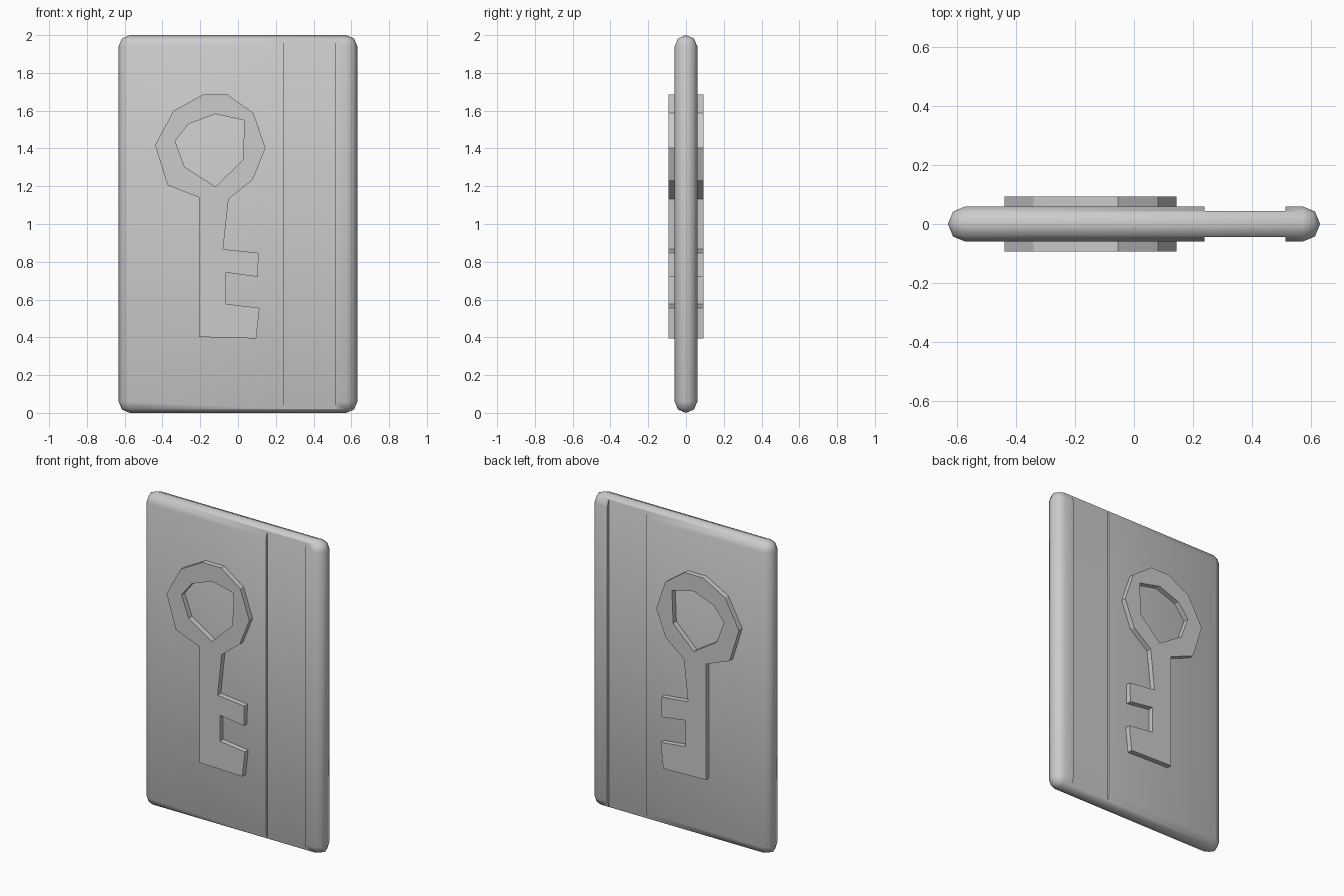
import bpy, bmesh, math
from mathutils import Vector, Matrix

if "Cube" in bpy.data.objects:
    bpy.data.objects.remove(bpy.data.objects["Cube"])


def box(name, lo, hi, bevel=0):
    lo, hi = Vector(lo), Vector(hi)
    bm = bmesh.new()
    bmesh.ops.create_cube(bm, size=1, matrix=Matrix.Translation((lo + hi) / 2)
                          @ Matrix.Diagonal((*(hi - lo), 1)))
    if bevel:
        bmesh.ops.bevel(bm, geom=bm.edges[:], offset=bevel, segments=2,
                        profile=0.5, affect='EDGES')
        bmesh.ops.remove_doubles(bm, verts=bm.verts, dist=0.001)
    me = bpy.data.meshes.new(name)
    bm.to_mesh(me)
    bm.free()
    ob = bpy.data.objects.new(name, me)
    bpy.context.collection.objects.link(ob)
    return ob


def activate(ob):
    bpy.ops.object.select_all(action='DESELECT')
    ob.select_set(True)
    bpy.context.view_layer.objects.active = ob


# Card body with fully rounded rim
card = box("card", (-0.632, -0.06, 0), (0.632, 0.06, 2), 0.0599)

# Recessed stripe on both faces
for side in (-1, 1):
    y0, y1 = sorted((side * 0.044, side * 0.2))
    cutter = box("stripe_cutter", (0.24, y0, -0.1), (0.514, y1, 2.1))
    cutter.hide_render = True
    mod = card.modifiers.new("stripe", 'BOOLEAN')
    mod.operation = 'DIFFERENCE'
    mod.solver = 'EXACT'
    mod.object = cutter
    activate(card)
    bpy.ops.object.modifier_apply(modifier=mod.name)
    bpy.data.objects.remove(cutter)
activate(card)
bpy.ops.object.shade_smooth_by_angle(angle=math.radians(50))

# Raised key emblem passing through the card, with an open bow
outline = [(-0.185, 1.685), (-0.055, 1.685), (0.082, 1.587), (0.145, 1.402),
           (0.077, 1.233), (-0.05, 1.132), (-0.079, 0.867), (0.108, 0.847),
           (0.106, 0.72), (-0.063, 0.743), (-0.063, 0.577), (0.114, 0.556),
           (0.096, 0.394), (-0.206, 0.402), (-0.206, 1.14), (-0.373, 1.206),
           (-0.439, 1.418), (-0.341, 1.6)]
bow_hole = [(-0.119, 1.582), (0.034, 1.548), (0.026, 1.339), (-0.119, 1.198),
            (-0.283, 1.302), (-0.333, 1.439), (-0.262, 1.529)]
cu = bpy.data.curves.new("key_emblem", 'CURVE')
cu.dimensions = '2D'
cu.fill_mode = 'BOTH'
cu.extrude = 0.093
for pts in (outline, bow_hole):
    sp = cu.splines.new('POLY')
    sp.points.add(len(pts) - 1)
    for p, (x, z) in zip(sp.points, pts):
        p.co = (x, z, 0, 1)
    sp.use_cyclic_u = True
    sp.use_smooth = False
key = bpy.data.objects.new("key_emblem", cu)
bpy.context.collection.objects.link(key)
key.rotation_euler.x = math.pi / 2
activate(key)
bpy.ops.object.convert(target='MESH')
bpy.ops.object.shade_flat()
